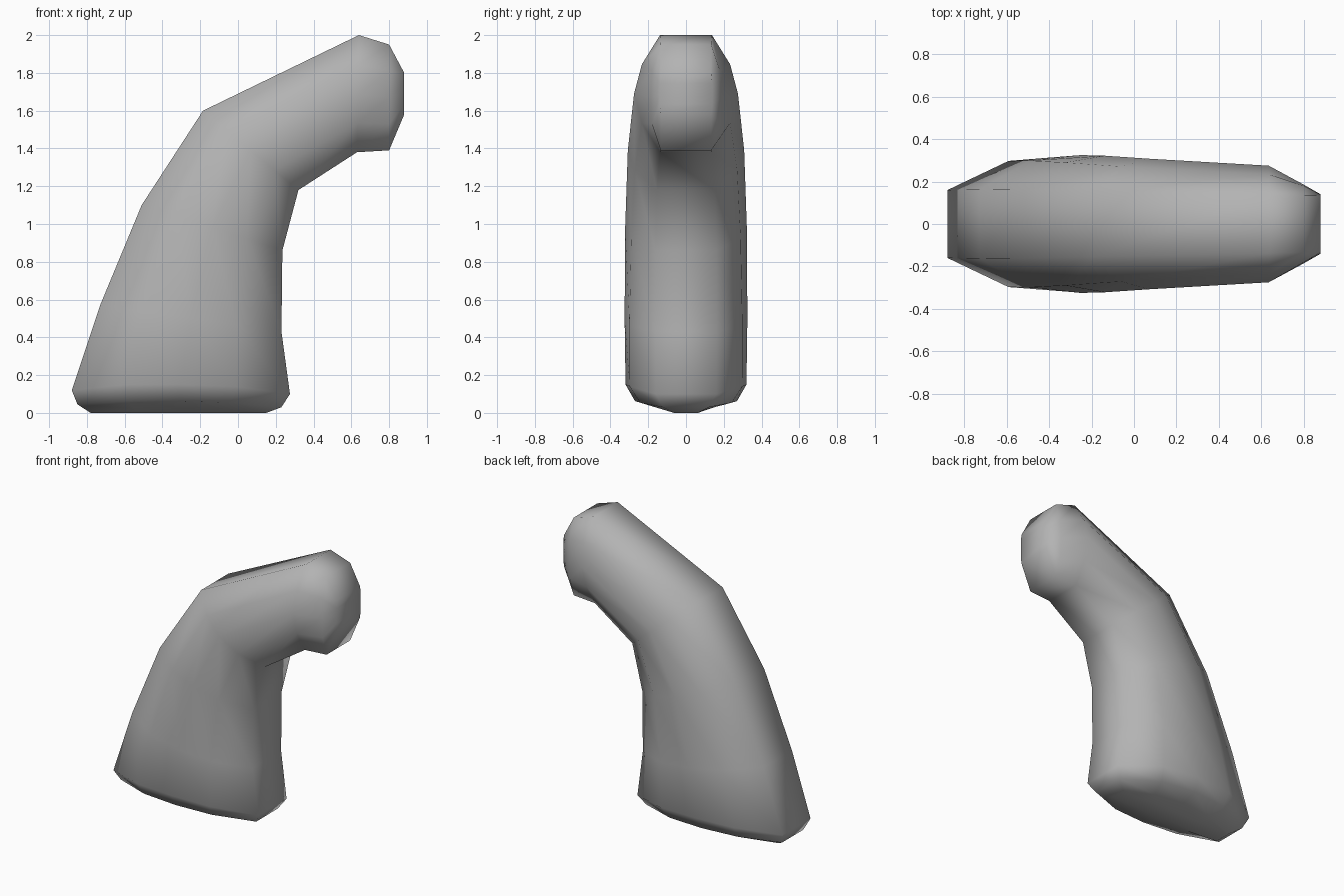
import bpy, bmesh
from mathutils import Vector

if "Cube" in bpy.data.objects:
    bpy.data.objects.remove(bpy.data.objects["Cube"])

# Cross-sections: back x, back z, front x, front z, half width, side lift,
# corner width fraction, quarter-point width fraction
RINGS = [
    (-0.76, 0.00, 0.13, 0.00, 0.06, 0.00, 0.96, 0.99),
    (-0.78, 0.00, 0.15, 0.00, 0.14, 0.03, 0.45, 0.85),
    (-0.85, 0.045, 0.23, 0.03, 0.27, 0.025, 0.45, 0.90),
    (-0.88, 0.12, 0.275, 0.10, 0.320, 0.04, 0.50, 0.93),
    (-0.73, 0.57, 0.23, 0.43, 0.325, 0.00, 0.50, 0.92),
    (-0.51, 1.10, 0.235, 0.86, 0.322, 0.00, 0.50, 0.90),
    (-0.185, 1.60, 0.32, 1.18, 0.308, 0.00, 0.50, 0.88),
    (0.64, 2.00, 0.63, 1.38, 0.275, 0.00, 0.50, 0.85),
    (0.80, 1.95, 0.80, 1.39, 0.186, 0.00, 0.72, 0.97),
    (0.88, 1.80, 0.88, 1.58, 0.140, 0.00, 0.95, 0.99),
]


def ring_points(bx, bz, fx, fz, w, lift, corner, quarter):
    back, front = Vector((bx, 0, bz)), Vector((fx, 0, fz))
    half = [(0, corner), (0.25, quarter), (0.5, 1), (0.75, quarter), (1, corner)]
    loop = half + [(t, -f) for t, f in reversed(half)]
    for t, f in loop:
        p = back.lerp(front, t)
        weight = max(0, (abs(f) - corner) / (1 - corner))
        yield p + Vector((0, w * f, lift * weight))


# Bent grip body lofted from base to rounded head
bm = bmesh.new()
loops = [[bm.verts.new(p) for p in ring_points(*r)] for r in RINGS]
for a, b in zip(loops, loops[1:]):
    n = len(a)
    for i in range(n):
        j = (i + 1) % n
        bm.faces.new((a[i], a[j], b[j], b[i]))

# Base and head caps
for cap in (loops[0], loops[-1]):
    for i in range(4):
        bm.faces.new((cap[i], cap[i + 1], cap[8 - i], cap[9 - i]))
bmesh.ops.recalc_face_normals(bm, faces=bm.faces[:])
for f in bm.faces:
    f.smooth = True

mesh = bpy.data.meshes.new("bent_handle")
bm.to_mesh(mesh)
bm.free()
body = bpy.data.objects.new("bent_handle", mesh)
bpy.context.collection.objects.link(body)

# Darker grey finish
grey = bpy.data.materials.new("dark_grey")
grey.diffuse_color = (0.45, 0.45, 0.45, 1)
grey.use_nodes = True
grey.node_tree.nodes["Principled BSDF"].inputs["Base Color"].default_value = grey.diffuse_color
mesh.materials.append(grey)
